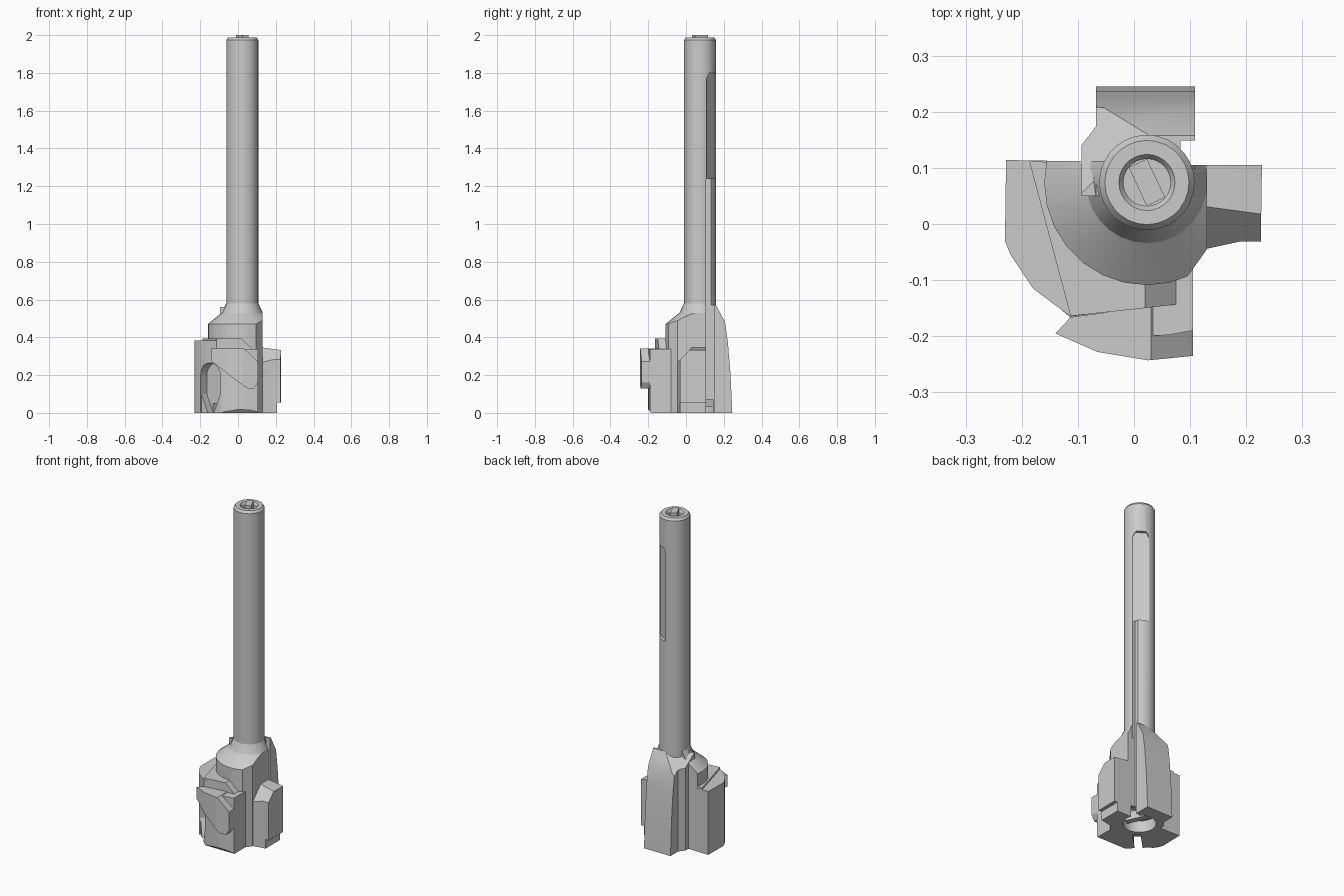
import bpy, bmesh, math
from mathutils import Matrix, Vector

if "Cube" in bpy.data.objects:
    bpy.data.objects.remove(bpy.data.objects["Cube"])

CX, CY = 0.023, 0.074      # shaft axis


def finish(bm, name, cuts=()):
    # each cut is (point, normal): everything on the normal side is removed
    for co, no in cuts:
        bmesh.ops.bisect_plane(bm, geom=bm.verts[:] + bm.edges[:] + bm.faces[:], dist=1e-6,
                               plane_co=co, plane_no=Vector(no).normalized(), clear_outer=True)
        bmesh.ops.holes_fill(bm, edges=[e for e in bm.edges if e.is_boundary])
    bmesh.ops.recalc_face_normals(bm, faces=bm.faces[:])
    me = bpy.data.meshes.new(name)
    bm.to_mesh(me)
    bm.free()
    ob = bpy.data.objects.new(name, me)
    bpy.context.collection.objects.link(ob)
    return ob


def prism(name, pts, z0, z1, cuts=(), matrix=None):
    bm = bmesh.new()
    f = bm.faces.new([bm.verts.new((x, y, z0)) for x, y in pts])
    ext = bmesh.ops.extrude_face_region(bm, geom=[f])
    new = [g for g in ext["geom"] if isinstance(g, bmesh.types.BMVert)]
    bmesh.ops.translate(bm, verts=new, vec=(0, 0, z1 - z0))
    if matrix:
        bm.transform(matrix)
    return finish(bm, name, cuts)


def box(name, x0, x1, y0, y1, z0, z1, matrix=None):
    return prism(name, [(x0, y0), (x1, y0), (x1, y1), (x0, y1)], z0, z1, (), matrix)


def lathe(name, profile, n=28, cuts=()):
    # closed solid of revolution about the shaft axis
    bm = bmesh.new()
    rings = [[bm.verts.new((CX + r * math.cos(2 * math.pi * i / n),
                            CY + r * math.sin(2 * math.pi * i / n), z)) for i in range(n)]
             for r, z in profile]
    for a, b in zip(rings, rings[1:]):
        for i in range(n):
            j = (i + 1) % n
            bm.faces.new((a[i], a[j], b[j], b[i]))
    bm.faces.new(rings[0])
    bm.faces.new(rings[-1])
    return finish(bm, name, cuts)


def combine(target, other, op):
    other.hide_render = True
    m = target.modifiers.new(op, 'BOOLEAN')
    m.operation, m.solver, m.object = op, 'EXACT', other
    bpy.context.view_layer.objects.active = target
    bpy.ops.object.modifier_apply(modifier=m.name)
    bpy.data.objects.remove(other)


def smooth(ob):
    bpy.ops.object.select_all(action='DESELECT')
    ob.select_set(True)
    bpy.context.view_layer.objects.active = ob
    bpy.ops.object.shade_smooth_by_angle(angle=math.radians(25))


# Shaft with chamfered end, socket, side groove and rounded pocket
shaft = lathe("shaft", [(0.085, 0.5), (0.085, 1.973), (0.075, 1.987)])
combine(shaft, lathe("socket_cut", [(0.042, 1.94), (0.042, 1.975), (0.052, 1.99)]), 'DIFFERENCE')
combine(shaft, box("groove_cut", 0.083, 0.2, 0.106, 0.137, 0.4, 1.24), 'DIFFERENCE')
a = math.radians(56)
radial, side = Vector((math.cos(a), math.sin(a), 0)), Vector((-math.sin(a), math.cos(a), 0))
frame = Matrix((side, (0, 0, 1), radial)).transposed().to_4x4()
frame.translation = (CX, CY, 0)
pocket = [(-0.045, 1.24), (0.045, 1.24), (0.045, 1.77), (0.03, 1.8), (-0.03, 1.8), (-0.045, 1.77)]
combine(shaft, prism("pocket_cut", pocket, 0.066, 0.2, (), frame), 'DIFFERENCE')
smooth(shaft)

# Drive tab in the shaft end
turn = Matrix.Translation((CX, CY, 0)) @ Matrix.Rotation(math.radians(115), 4, 'Z')
box("end_tab", -0.038, 0.038, -0.018, 0.018, 1.93, 2.0, turn)

# Flared collar, trimmed flat on the right and at the back
head = lathe("head", [(0.183, 0), (0.183, 0.47), (0.108, 0.53), (0.085, 0.58)], 28,
             [((0.13, 0, 0), (1, 0, 0)), ((0.13, -0.045, 0), (0.81, -0.58, 0)),
              ((0, 0.112, 0), (0, 1, 0))])

# Left lobe, raised inner deck and low front wall
lobe = prism("left_lobe", [(-0.228, 0.114), (-0.23, -0.03), (-0.22, -0.055), (-0.18, -0.115),
                           (-0.113, -0.165), (0, -0.15), (0, 0.11)], 0, 0.382)
deck = prism("inner_deck", [(-0.187, 0.113), (-0.113, -0.164), (0, -0.152), (0.105, -0.14),
                            (0.105, 0.09)], 0.01, 0.393,
             [((0.02, 0, 0.393), (0.7, 0, 0.7))])
wall = prism("front_wall", [(-0.15, -0.135), (-0.113, -0.167), (-0.08, -0.188), (0, -0.2),
                            (0.06, -0.198), (0.105, -0.19), (0.105, 0.0), (-0.05, 0)], 0, 0.338,
             [((0, -0.2, 0.018), (0, -1, -0.9))])
for part in (lobe, deck, wall):
    combine(head, part, 'UNION')

# Back block: tapered rear face, sloped roof and stepped left side
back_profile = [(0.05, 0), (0.245, 0), (0.236, 0.2), (0.222, 0.37), (0.207, 0.48),
                (0.158, 0.572), (0.05, 0.572)]
yz = Matrix(((0, 0, 1, 0), (1, 0, 0, 0), (0, 1, 0, 0), (0, 0, 0, 1)))
roof = ((-0.02, 0.17, 0.53), (-0.5, 0.5, 0.7))
combine(head, prism("back_block", back_profile, -0.068, 0.109, [roof], yz), 'UNION')
combine(head, prism("back_step", [(-0.094, 0.05), (-0.094, 0.14), (-0.066, 0.176), (0, 0.176),
                                  (0, 0.05)], 0, 0.56, [roof]), 'UNION')

# Right block with sloped top and undercut toe
right = prism("right_block", [(0.1, 0.105), (0.228, 0.105), (0.226, -0.031), (0.19, -0.031),
                              (0.13, -0.044), (0.1, -0.044)], 0, 0.346,
              [((0.13, 0, 0.346), (0.14, 0, 1)), ((0.2, 0.02, 0.335), (0, -0.72, 0.7))])
combine(right, box("toe_cut", 0.206, 0.3, -0.1, 0.2, -0.1, 0.055), 'DIFFERENCE')
combine(head, right, 'UNION')

# Keyway notch between the right and back blocks
combine(head, box("notch_cut", 0.083, 0.3, 0.1055, 0.149, -0.1, 0.7), 'DIFFERENCE')

# Bore underneath
combine(head, lathe("bore_cut", [(0.092, -0.05), (0.092, 0.07), (0.065, 0.071), (0.065, 0.12)]),
        'DIFFERENCE')

# Arched niche in the front left wall, with two teeth standing in it
niche = Matrix(((0.71, -0.70, 0), (0, 0, 1), (-0.70, -0.71, 0))).transposed().to_4x4()
niche.translation = (-0.147, -0.135, 0)
arch = [(-0.07, -0.05), (0.07, -0.05)] + [
    (0.07 * math.cos(math.pi * i / 10), 0.195 + 0.07 * math.sin(math.pi * i / 10))
    for i in range(11)]
combine(head, prism("niche_cut", arch, -0.045, 0.2, (), niche), 'DIFFERENCE')
combine(head, box("drain_cut", -0.022, 0.022, -0.05, 0.05, -0.15, 0.1, niche), 'DIFFERENCE')
for s, nm in ((-1, "left"), (1, "right")):
    prism(nm + "_tooth", [(s * 0.07, 0), (s * 0.07, 0.1), (s * 0.022, 0)], -0.06, -0.005, (), niche)
smooth(head)

# Shield-shaped plate on the front
prism("front_plate", [(-0.14, -0.195), (-0.065, -0.228), (0.025, -0.243), (0.105, -0.235),
                      (0.105, -0.141), (0, -0.151), (-0.113, -0.166)], 0.13, 0.342,
      [((0.03, 0, 0.342), (0.07, 0, 0.075)),
       ((-0.13, 0, 0.265), (-0.10, 0, -0.13)),
       ((-0.02, 0, 0.175), (-0.045, 0, -0.07)),
       ((0.085, 0, 0.13), (0.03, 0, -0.02))])

# Crossbar inside the bore
box("bore_bar", -0.08, 0.08, -0.018, 0.018, 0.03, 0.08, turn)
